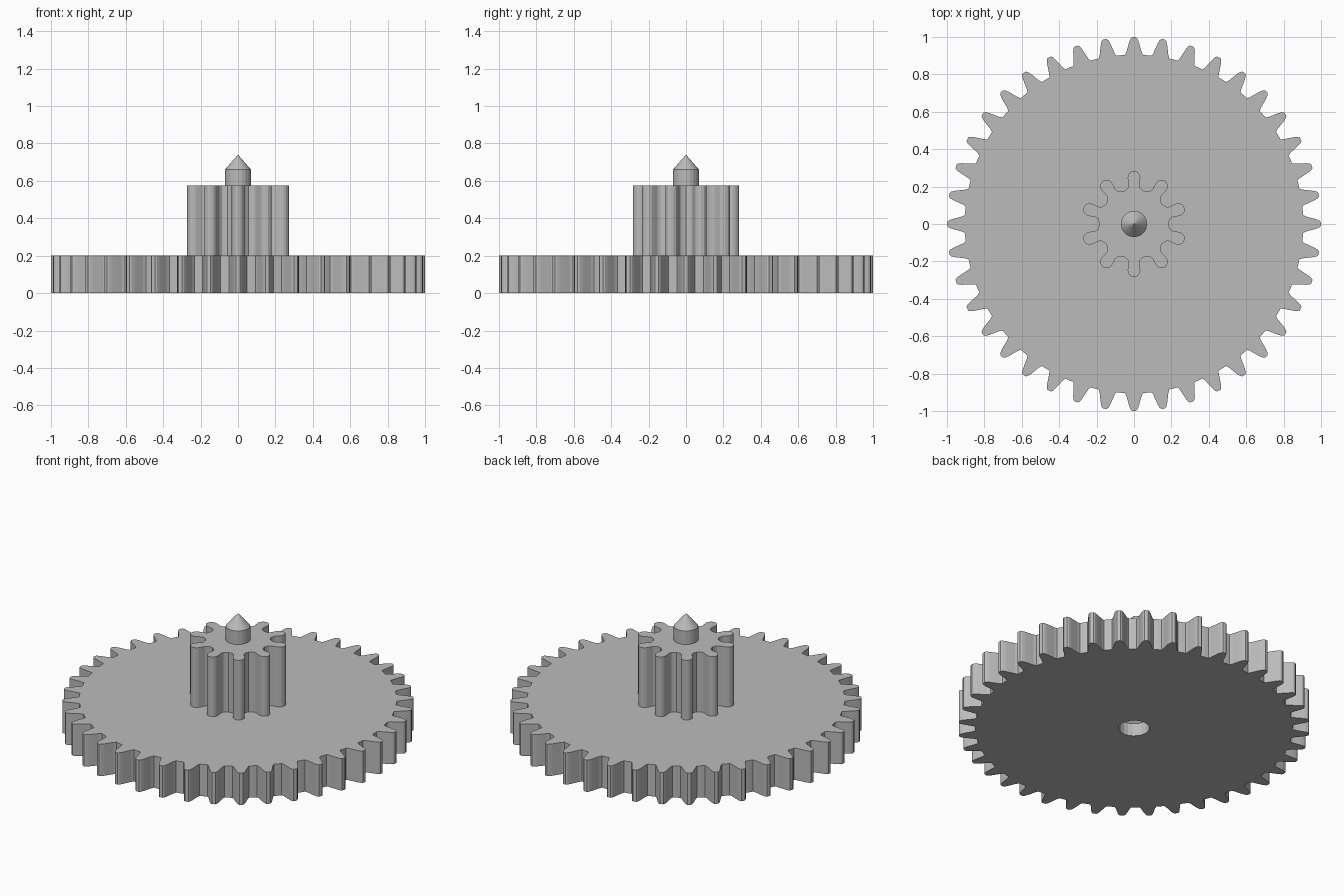
import bpy
import bmesh
import math
from mathutils import Vector

cube = bpy.data.objects.get("Cube")
if cube:
    bpy.data.objects.remove(cube, do_unlink=True)

steel = bpy.data.materials.new("grey_metal")
steel.use_nodes = True
GREY = (0.5, 0.5, 0.5, 1)
steel.diffuse_color = GREY
steel.node_tree.nodes["Principled BSDF"].inputs["Base Color"].default_value = GREY


def finish(name, bm):
    bmesh.ops.recalc_face_normals(bm, faces=bm.faces[:])
    mesh = bpy.data.meshes.new(name)
    bm.to_mesh(mesh)
    bm.free()
    mesh.materials.append(steel)
    obj = bpy.data.objects.new(name, mesh)
    bpy.context.collection.objects.link(obj)
    return obj


def gear(name, teeth, root, flank, z0, z1):
    """Extrude a toothed outline; flank lists (radius, half width) from base to tip."""
    side = [(w, r) for r, w in flank]
    tooth = side + [(-w, r) for w, r in reversed(side)]
    bm = bmesh.new()
    outline = []
    for i in range(teeth):
        turn = math.tau * i / teeth
        c, s = math.cos(turn), math.sin(turn)
        outline += [(x * c - y * s, x * s + y * c) for x, y in tooth]
        valley = turn + math.pi / teeth
        outline.append((-root * math.sin(valley), root * math.cos(valley)))
    base = bm.faces.new([bm.verts.new((x, y, z0)) for x, y in outline])
    top = bmesh.ops.extrude_face_region(bm, geom=[base], use_keep_orig=True)["geom"]
    bmesh.ops.translate(bm, vec=Vector((0, 0, z1 - z0)),
                        verts=[g for g in top if isinstance(g, bmesh.types.BMVert)])
    return finish(name, bm)


def pointed_pin(name, radius, z0, z1, tip, sides=20):
    """Cylinder from z0 to z1 with a conical end."""
    bm = bmesh.new()
    ring = [(radius * math.cos(math.tau * i / sides), radius * math.sin(math.tau * i / sides))
            for i in range(sides)]
    low = [bm.verts.new((x, y, z0)) for x, y in ring]
    high = [bm.verts.new((x, y, z1)) for x, y in ring]
    apex = bm.verts.new((0, 0, tip))
    bm.faces.new(low)
    for i in range(sides):
        j = (i + 1) % sides
        bm.faces.new((low[i], low[j], high[j], high[i]))
        bm.faces.new((high[i], high[j], apex))
    return finish(name, bm)


# Large wheel
wheel = gear("large_gear", 40, 0.905,
             [(0.903, 0.048), (0.92, 0.040), (0.95, 0.032), (0.975, 0.025), (0.992, 0.018), (1.0, 0.010)],
             0, 0.2)

# Bearing socket in the underside
cutter = pointed_pin("socket_cutter", 0.088, -0.05, 0.08, 0.16)
cutter.hide_render = True
cut = wheel.modifiers.new("socket", 'BOOLEAN')
cut.operation = 'DIFFERENCE'
cut.solver = 'EXACT'
cut.object = cutter
bpy.context.view_layer.objects.active = wheel
bpy.ops.object.modifier_apply(modifier=cut.name)
bpy.data.objects.remove(cutter, do_unlink=True)

# Small pinion and pointed shaft
gear("pinion", 10, 0.183,
     [(0.183, 0.044), (0.193, 0.033), (0.21, 0.029), (0.23, 0.032), (0.25, 0.034),
      (0.265, 0.030), (0.277, 0.020), (0.283, 0.008)],
     0.2, 0.575)
pointed_pin("shaft", 0.07, 0.57, 0.66, 0.74)
